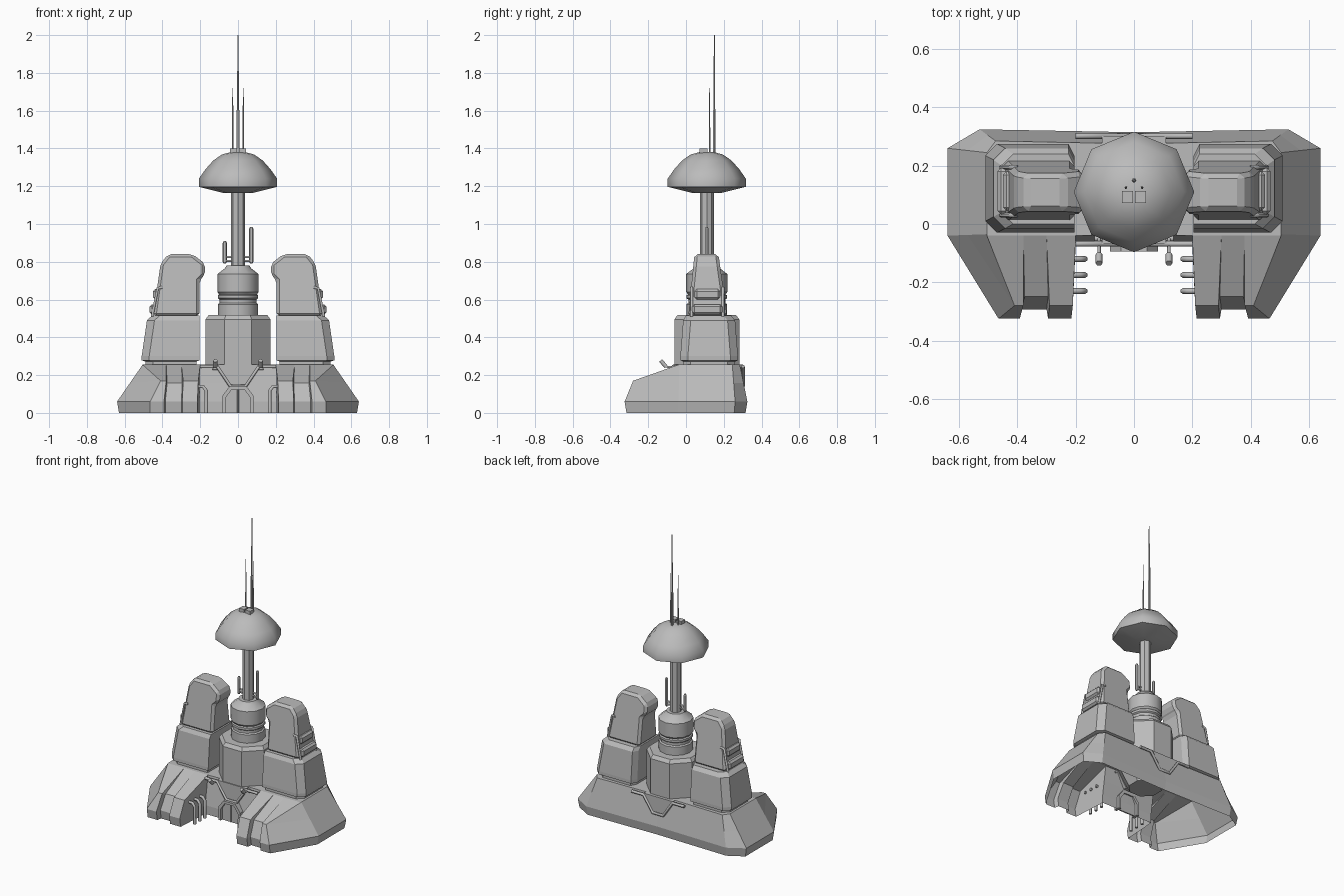
import bpy, bmesh, math
from mathutils import Vector

if "Cube" in bpy.data.objects:
    bpy.data.objects.remove(bpy.data.objects["Cube"])

grey = bpy.data.materials.new("plain grey")
grey.use_nodes = True
COLOUR = (0.5, 0.5, 0.5, 1)
grey.diffuse_color = COLOUR
grey.node_tree.nodes["Principled BSDF"].inputs["Base Color"].default_value = COLOUR

CY = 0.11  # depth of the central axis


def make(name, verts, faces, mirror=False, bevel=0, smooth=0, closed=True):
    """Mesh object, optionally mirrored in x, bevelled and smoothed."""
    me = bpy.data.meshes.new(name)
    bm = bmesh.new()
    vs = [bm.verts.new(v) for v in verts]
    for f in faces:
        bm.faces.new([vs[i] for i in f])
    bmesh.ops.remove_doubles(bm, verts=bm.verts, dist=0.0005)
    bmesh.ops.recalc_face_normals(bm, faces=bm.faces)
    bm.to_mesh(me)
    bm.free()
    me.materials.append(grey)
    if smooth:
        me.shade_smooth()
        me.set_sharp_from_angle(angle=math.radians(smooth))
    ob = bpy.data.objects.new(name, me)
    bpy.context.collection.objects.link(ob)
    if bevel:
        b = ob.modifiers.new("bevel", "BEVEL")
        b.width, b.segments = bevel, 1
    if mirror:
        ob.modifiers.new("mirror", "MIRROR")
    return ob


def loft(name, rings, caps=True, **kw):
    """Skin closed rings that all have the same number of points."""
    n = len(rings[0])
    verts = [p for r in rings for p in r]
    faces = [(k * n + i, k * n + (i + 1) % n, (k + 1) * n + (i + 1) % n, (k + 1) * n + i)
             for k in range(len(rings) - 1) for i in range(n)]
    if caps:
        faces += [tuple(range(n)), tuple(range(len(verts) - n, len(verts)))]
    return make(name, verts, faces, **kw)


def lathe(name, profile, sides, turn=0.0, x=0, y=CY, **kw):
    """Turned part from (radius, height) points."""
    rings = [[(x + r * math.cos(math.tau * (i + turn) / sides),
               y + r * math.sin(math.tau * (i + turn) / sides), z) for i in range(sides)]
             for r, z in profile]
    return loft(name, rings, **kw)


def box(name, x0, x1, y0, y1, z0, z1, **kw):
    return loft(name, [[(x0, y0, z), (x1, y0, z), (x1, y1, z), (x0, y1, z)]
                       for z in (z0, z1)], **kw)


def plate(name, outline, y0, y1, **kw):
    """Upright plate from an (x, z) outline."""
    return loft(name, [[(x, y, z) for x, z in outline] for y in (y0, y1)], **kw)


def tube(name, points, radius, mirror=False):
    cu = bpy.data.curves.new(name, "CURVE")
    cu.dimensions = "3D"
    cu.bevel_depth, cu.bevel_resolution = radius, 1
    cu.use_fill_caps = True
    sp = cu.splines.new("POLY")
    sp.points.add(len(points) - 1)
    for p, c in zip(sp.points, points):
        p.co = (*c, 1)
    cu.materials.append(grey)
    ob = bpy.data.objects.new(name, cu)
    bpy.context.collection.objects.link(ob)
    if mirror:
        ob.modifiers.new("mirror", "MIRROR")
    return ob


# Base shell, open below: columns of bottom, lip, brow and ridge points
def toe(xb, xt, xr, recess=0.0):
    return [(xb, -0.315 + recess, 0), (xb, -0.325 + recess, 0.06),
            (xt, -0.28 + recess, 0.17 - recess / 3), (xr, -0.04, 0.255)]


def wall(bottom, lip, ridge):
    b, l, r = Vector((*bottom, 0)), Vector((*lip, 0.06)), Vector((*ridge, 0.255))
    return [b, l, l.lerp(r, 0.5), r]


columns = [
    wall((0, -0.07), (0, -0.07), (0, -0.035)),
    wall((0.2, -0.07), (0.2, -0.07), (0.2, -0.04)),
    toe(0.215, 0.21, 0.2), toe(0.295, 0.29, 0.3),
    toe(0.3, 0.295, 0.3, 0.032), toe(0.385, 0.375, 0.38, 0.032),
    toe(0.392, 0.38, 0.38), toe(0.465, 0.41, 0.505),
    wall((0.63, -0.04), (0.64, -0.04), (0.505, -0.035)),
    wall((0.63, 0.255), (0.64, 0.26), (0.505, 0.245)),
    wall((0.525, 0.315), (0.53, 0.325), (0.475, 0.285)),
    wall((0, 0.305), (0, 0.315), (0, 0.275)),
]
faces = [(4 * c + k, 4 * c + 4 + k, 4 * c + 5 + k, 4 * c + 1 + k)
         for c in range(len(columns) - 1) for k in range(3)]
faces.append(tuple(4 * c + 3 for c in range(len(columns)) if c not in (4, 6, 8)))
make("base_shell", [p for c in columns for p in c], faces, mirror=True)


# Side tower blocks with chamfered corners
def chamfered(z, x0, x1, y0, y1, c=0.04):
    return [(x0, y0, z), (x1 - c, y0, z), (x1, y0 + c, z), (x1, y1 - c, z),
            (x1 - c, y1, z), (x0 + c / 2, y1, z), (x0, y1 - c, z)]


loft("side_tower_block", [
    chamfered(0.25, 0.22, 0.49, -0.015, 0.26), chamfered(0.272, 0.22, 0.49, -0.015, 0.26),
    chamfered(0.278, 0.205, 0.51, -0.03, 0.275), chamfered(0.3, 0.205, 0.51, -0.03, 0.275),
    chamfered(0.49, 0.205, 0.482, -0.015, 0.26),
    chamfered(0.515, 0.205, 0.455, 0.0, 0.24)], mirror=True)

# Side tower tops, thinning with height and overhanging inward
outline = [(0.205, 0.51), (0.45, 0.51), (0.41, 0.79), (0.37, 0.84), (0.24, 0.84),
           (0.175, 0.79), (0.175, 0.73), (0.205, 0.7)]


def narrow(z, a, b):
    return a + (b - a) * (z - 0.51) / 0.33


loft("side_tower_top", [[(x, narrow(z, 0.012, 0.045), z) for x, z in outline],
                        [(x, narrow(z, 0.218, 0.172), z) for x, z in outline]],
     mirror=True, bevel=0.016)

# Vents on the outer tower faces
for z, x, half in ((0.6, 0.45, 0.068), (0.52, 0.468, 0.08)):
    box("tower_vent", 0.37, x, CY + 0.003 - half, CY + 0.003 + half, z, z + 0.055,
        mirror=True, bevel=0.012)
for y in (0.03, 0.195):
    tube("vent_rail", [(0.455, y, 0.51), (0.425, y, 0.66), (0.4, y, 0.665)], 0.008, True)

# Central tower, neck and column
apothem = 1 / math.cos(math.pi / 8)
lathe("central_tower", [(r * apothem, z) for r, z in
      ((0.1, 0.1), (0.172, 0.25), (0.172, 0.495), (0.155, 0.518))], 8, 0.5)
lathe("neck_drum", [(0.107, 0.51), (0.107, 0.575), (0.098, 0.582), (0.098, 0.6),
                    (0.107, 0.607), (0.107, 0.622), (0.1, 0.628), (0.109, 0.64),
                    (0.109, 0.735), (0.07, 0.765), (0.06, 0.78)], 12, smooth=35)
lathe("column", [(0.037, 0.77), (0.037, 1.18)], 8)

# Saucer, roof boxes and masts
lathe("saucer", [(0.002, 1.162), (0.08, 1.165), (0.207, 1.197), (0.207, 1.24), (0.172, 1.29),
                 (0.13, 1.337), (0.085, 1.368), (0.04, 1.38), (0.002, 1.382)], 8, smooth=50)
box("roof_box", 0.004, 0.042, 0.072, 0.113, 1.36, 1.4, mirror=True)
lathe("main_mast", [(0.008, 1.37), (0.008, 1.6), (0.005, 1.61), (0.003, 2.0)], 6, y=0.15)
lathe("side_mast", [(0.005, 1.36), (0.004, 1.5), (0.002, 1.72)], 6, x=0.028, y=0.125, mirror=True)

# Short aerials beside the column, unequal in height
for side, top in ((-1, 0.91), (1, 0.985)):
    lathe("column_aerial", [(0.006, 0.79), (0.011, 0.8), (0.011, top - 0.01), (0.006, top)],
          6, x=side * 0.07)
    for z in (0.805, 0.825):
        tube("aerial_arm", [(0, CY, z), (side * 0.07, CY, z)], 0.006)

# V-shaped collar plates and trim, front and back
collar = [(-0.11, 0.255), (-0.04, 0.15), (0.04, 0.15), (0.11, 0.255)]
for y0, y1, yt in ((-0.068, -0.03, -0.068), (0.26, 0.302, 0.302)):
    plate("collar_plate", collar, y0, y1)
    tube("collar_trim", [(-0.2, yt, 0.245)] + [(x, yt, z - 0.01) for x, z in collar]
         + [(0.2, yt, 0.245)], 0.01)

# Doorway
outer = [(-0.083, 0), (-0.083, 0.09), (-0.045, 0.14), (0.045, 0.14), (0.083, 0.09), (0.083, 0)]
inner = [(x * 0.78, z * 0.88) for x, z in outer]
plate("door_frame", outer + inner[::-1], -0.095, -0.05)
plate("door_panel", inner, -0.078, -0.069)
tube("door_seam", [(0, -0.078, 0), (0, -0.078, 0.12)], 0.004)

# Pipes on the inner leg walls
for y in (-0.12, -0.175, -0.23):
    tube("leg_pipe", [(0.215, y, 0.14), (0.185, y, 0.14), (0.168, y, 0.118), (0.168, y, 0.0)],
         0.01, True)

# Lamps above the doorway
tube("lamp_arm", [(0.12, -0.035, 0.24), (0.12, -0.11, 0.245)], 0.006, True)
tube("lamp_head", [(0.12, -0.135, 0.277), (0.12, -0.105, 0.245)], 0.012, True)
tube("lamp_bracket", [(0.105, -0.05, 0.235), (0.135, -0.05, 0.235)], 0.01, True)
